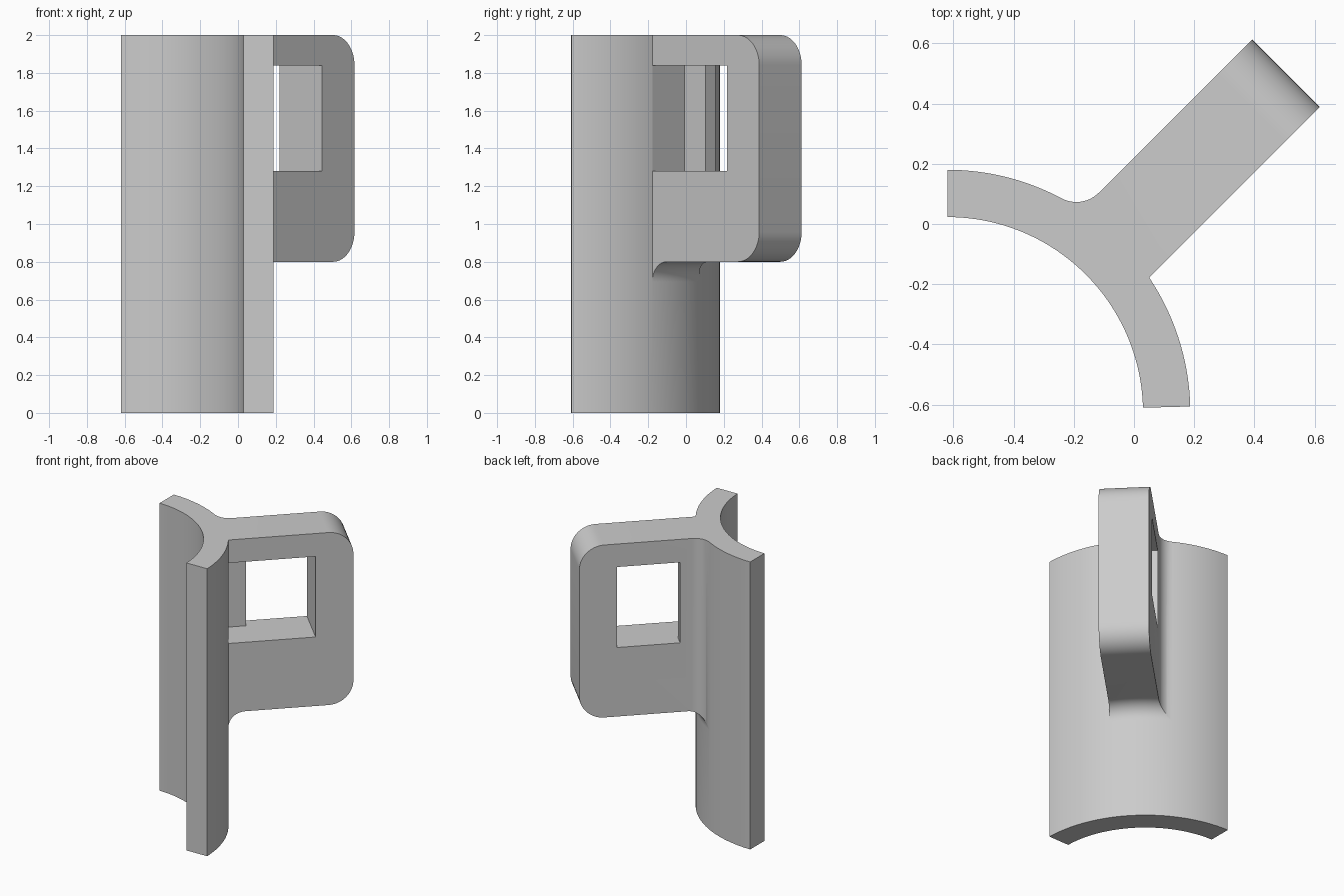
import bpy, bmesh, math
from mathutils import Matrix, Vector

if "Cube" in bpy.data.objects:
    bpy.data.objects.remove(bpy.data.objects["Cube"])

# Local frame: axis of the curved shell at the origin, plate pointing along +x
R_OUT, R_IN = 0.807, 0.65
V_LOW, V_HIGH = -0.157, 0.161
PLATE_END, PLATE_BOTTOM, TOP = 1.592, 0.8, 2.0
FILLET, CORNER = 0.105, 0.16

grey = bpy.data.materials.new("light_grey")
grey.use_nodes = True
grey.diffuse_color = (0.6, 0.6, 0.6, 1)
grey.node_tree.nodes["Principled BSDF"].inputs["Base Color"].default_value = (0.6, 0.6, 0.6, 1)


def arc(cx, cy, r, start, end, steps):
    angles = [start + (end - start) * i / steps for i in range(steps + 1)]
    return [(cx + r * math.cos(a), cy + r * math.sin(a)) for a in angles]


def make_object(name, bm):
    bmesh.ops.recalc_face_normals(bm, faces=bm.faces)
    mesh = bpy.data.meshes.new(name)
    bm.to_mesh(mesh)
    bm.free()
    mesh.materials.append(grey)
    obj = bpy.data.objects.new(name, mesh)
    bpy.context.collection.objects.link(obj)
    return obj


def prism(name, outline, z0, z1):
    bm = bmesh.new()
    face = bm.faces.new([bm.verts.new((x, y, z0)) for x, y in outline])
    out = bmesh.ops.extrude_face_region(bm, geom=[face])
    verts = [g for g in out["geom"] if isinstance(g, bmesh.types.BMVert)]
    bmesh.ops.translate(bm, vec=(0, 0, z1 - z0), verts=verts)
    return make_object(name, bm)


def boolean(obj, other, operation):
    mod = obj.modifiers.new("combine", 'BOOLEAN')
    mod.operation, mod.solver, mod.object = operation, 'EXACT', other
    bpy.context.view_layer.objects.active = obj
    bpy.ops.object.modifier_apply(modifier=mod.name)
    bpy.data.objects.remove(other)


# Curved shell
a0, a1 = math.radians(-43.5), math.radians(45)
shell = prism("curved_bracket", arc(0, 0, R_OUT, a0, a1, 64) + arc(0, 0, R_IN, a1, a0, 64), 0, TOP)

# Plate outline with a rounded blend into the shell on one side
fv = V_HIGH + FILLET
fu = math.sqrt((R_OUT + FILLET) ** 2 - fv ** 2)
toward_axis = math.atan2(fv, fu) - math.pi
blend = arc(fu, fv, FILLET, -math.pi / 2, toward_axis, 12)
inner = Vector(blend[-1]) * 0.92
outline = [(0.72, V_LOW), (PLATE_END, V_LOW), (PLATE_END, V_HIGH)] + blend + [tuple(inner)]
plate = prism("plate", outline, 0.6, TOP)

# Hollow rounded blend under the plate, swept round the shell axis
skin = R_OUT - 0.01
profile = [(skin, 0.5), (skin, PLATE_BOTTOM - FILLET)]
profile += arc(R_OUT + FILLET, PLATE_BOTTOM - FILLET, FILLET, math.pi, math.pi / 2, 12)
profile += [(2, PLATE_BOTTOM), (2, 0.5)]
bm = bmesh.new()
face = bm.faces.new([bm.verts.new((r, 0, z)) for r, z in profile])
bmesh.ops.rotate(bm, verts=bm.verts, matrix=Matrix.Rotation(-0.6, 3, 'Z'))
bmesh.ops.spin(bm, geom=[face, *face.edges, *face.verts], axis=(0, 0, 1), cent=(0, 0, 0),
               angle=1.2, steps=48)
sweep = make_object("underside_cutter", bm)
# Close the starting end if the sweep left it open
bm = bmesh.new()
bm.from_mesh(sweep.data)
bmesh.ops.holes_fill(bm, edges=[e for e in bm.edges if e.is_boundary], sides=0)
bmesh.ops.recalc_face_normals(bm, faces=bm.faces)
bm.to_mesh(sweep.data)
bm.free()
boolean(plate, sweep, 'DIFFERENCE')

# Rounded outer corners of the plate
bm = bmesh.new()
bm.from_mesh(plate.data)
bmesh.ops.remove_doubles(bm, verts=bm.verts, dist=0.0001)
bmesh.ops.dissolve_limit(bm, angle_limit=0.002, verts=bm.verts, edges=bm.edges)
corners = [e for e in bm.edges
           if all(v.co.x > PLATE_END - 0.01 for v in e.verts)
           and abs(e.verts[0].co.z - e.verts[1].co.z) < 0.01]
bmesh.ops.bevel(bm, geom=corners, offset=CORNER, segments=14, profile=0.5, affect='EDGES')
bm.to_mesh(plate.data)
bm.free()
boolean(shell, plate, 'UNION')

# Stepped window: wide on one side, narrower where a thin lip remains
window = [(0.792, -0.25), (1.35, -0.25), (1.35, 0.3), (0.947, 0.3), (0.947, 0.084), (0.792, 0.084)]
boolean(shell, prism("window_cutter", window, 1.28, 1.84), 'DIFFERENCE')

# Place in the model frame and shade
shell.data.transform(Matrix.Translation((-0.62, -0.627, 0)) @ Matrix.Rotation(math.pi / 4, 4, 'Z'))
bpy.ops.object.select_all(action='DESELECT')
shell.select_set(True)
bpy.context.view_layer.objects.active = shell
bpy.ops.object.shade_smooth_by_angle(angle=math.radians(30))
